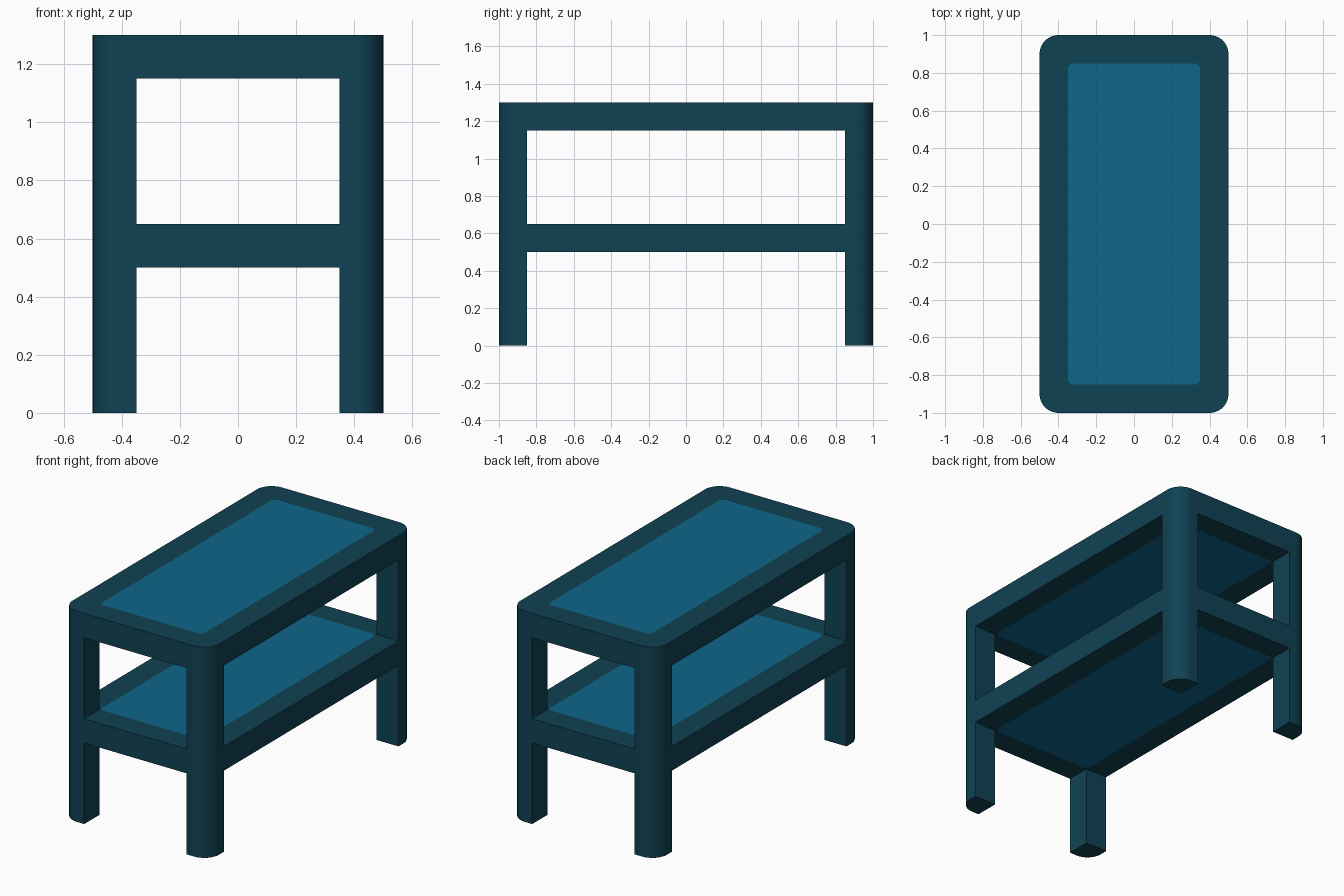
import bpy, bmesh, math

if "Cube" in bpy.data.objects:
    bpy.data.objects.remove(bpy.data.objects["Cube"])

HALF_X, HALF_Y, HEIGHT = 0.5, 1.0, 1.3
BAR = 0.15                      # leg and rail thickness
SHELVES = [(0.5, 0.65), (1.15, 1.3)]


def material(name, rgb):
    m = bpy.data.materials.new(name)
    m.diffuse_color = (*rgb, 1.0)
    m.use_nodes = True
    m.node_tree.nodes["Principled BSDF"].inputs["Base Color"].default_value = m.diffuse_color
    return m


frame_mat = material("dark teal", (0.005, 0.054, 0.088))
panel_mat = material("blue panel", (0.004, 0.132, 0.255))


def rounded_block(name, hx, hy, z0, z1, radius, mat, steps=10):
    """Upright block with rounded vertical corners (radius 0 = plain box)."""
    bm = bmesh.new()
    n = steps if radius > 0 else 0
    pts = []
    for k, (sx, sy) in enumerate([(1, 1), (-1, 1), (-1, -1), (1, -1)]):
        for i in range(n + 1):
            a = math.pi / 2 * (k + (i / n if n else 0))
            pts.append((sx * (hx - radius) + radius * math.cos(a),
                        sy * (hy - radius) + radius * math.sin(a)))
    face = bm.faces.new([bm.verts.new((x, y, z0)) for x, y in pts])
    ext = bmesh.ops.extrude_face_region(bm, geom=[face])
    bmesh.ops.translate(bm, vec=(0, 0, z1 - z0),
                        verts=[g for g in ext["geom"] if isinstance(g, bmesh.types.BMVert)])
    bmesh.ops.recalc_face_normals(bm, faces=bm.faces)
    for f in bm.faces:          # only the curved corners shade smooth
        f.smooth = max(abs(c) for c in f.normal) < 0.9999
    mesh = bpy.data.meshes.new(name)
    bm.to_mesh(mesh)
    bm.free()
    mesh.materials.append(mat)
    ob = bpy.data.objects.new(name, mesh)
    bpy.context.collection.objects.link(ob)
    return ob


# Legs and rails: one rounded block with the openings cut out
frame = rounded_block("legs_and_rails", HALF_X, HALF_Y, 0, HEIGHT, 0.1, frame_mat)
ix, iy = HALF_X - BAR, HALF_Y - BAR
cutters = [rounded_block("panel_opening_cutter", ix, iy, -0.1, HEIGHT + 0.1, 0.03, frame_mat, 6)]
for z0, z1 in [(-0.1, SHELVES[0][0]), (SHELVES[0][1], SHELVES[1][0])]:
    cutters.append(rounded_block("side_opening_cutter", 0.7, iy, z0, z1, 0, frame_mat))
    cutters.append(rounded_block("end_opening_cutter", ix, 1.2, z0, z1, 0, frame_mat))
for c in cutters:
    c.hide_render = True
    c.hide_set(True)
    mod = frame.modifiers.new(c.name, 'BOOLEAN')
    mod.operation = 'DIFFERENCE'
    mod.solver = 'EXACT'
    mod.object = c

# Inset panels, flush with the rails
for name, (z0, z1) in zip(("lower_shelf_panel", "tabletop_panel"), SHELVES):
    rounded_block(name, ix, iy, z0, z1, 0.03, panel_mat, 6)
